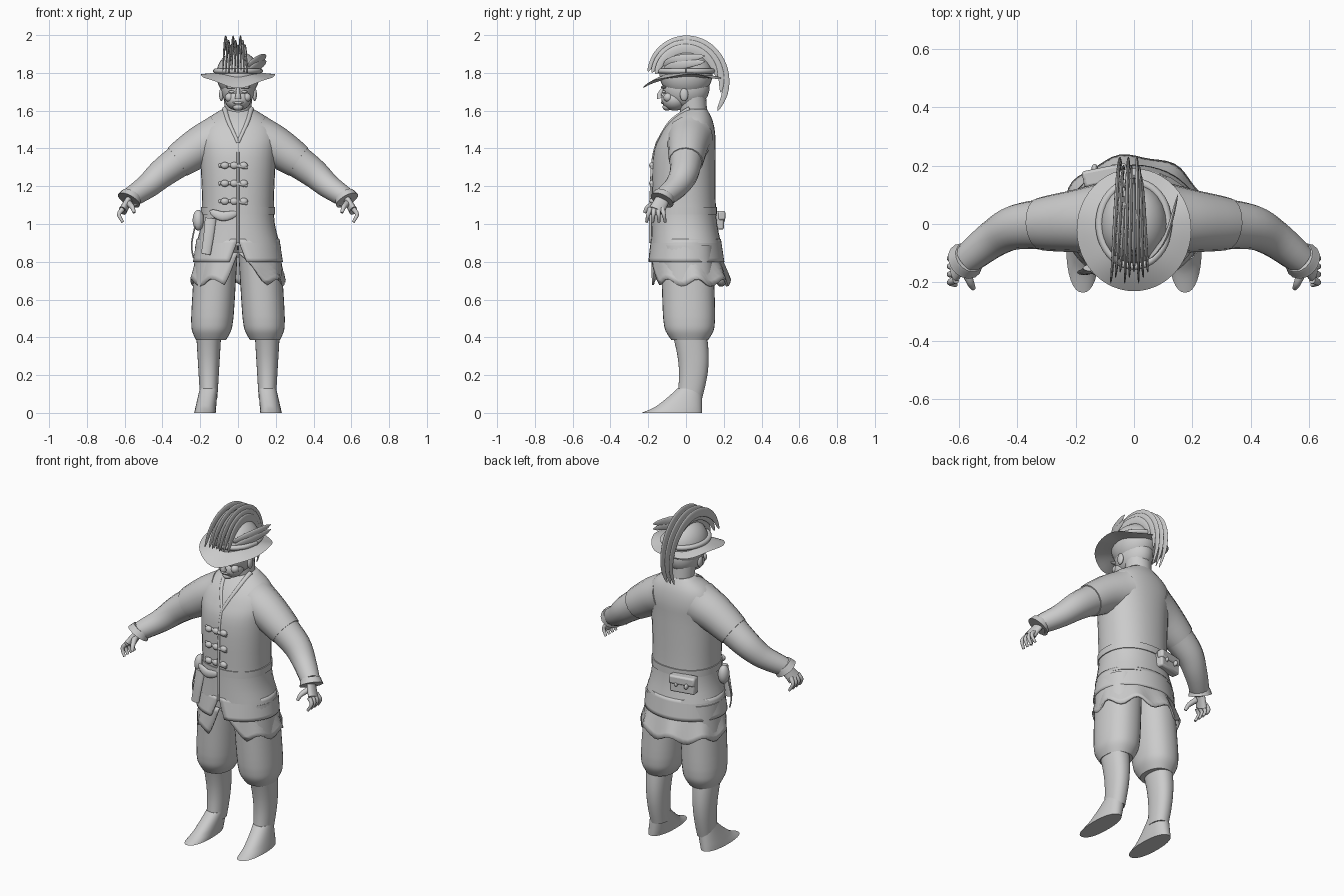
import bpy, bmesh, math
from mathutils import Vector

default_cube = bpy.data.objects.get("Cube")
if default_cube:
    bpy.data.objects.remove(default_cube, do_unlink=True)

shade = 0.6
grey = bpy.data.materials.new("plain_grey")
grey.use_nodes = True
grey.diffuse_color = (shade, shade, shade, 1)
grey.node_tree.nodes["Principled BSDF"].inputs["Base Color"].default_value = grey.diffuse_color


def finish(name, bm):
    bmesh.ops.recalc_face_normals(bm, faces=bm.faces)
    mesh = bpy.data.meshes.new(name)
    bm.to_mesh(mesh)
    bm.free()
    mesh.materials.append(grey)
    mesh.shade_smooth()
    mesh.set_sharp_from_angle(angle=math.radians(45))
    part = bpy.data.objects.new(name, mesh)
    bpy.context.collection.objects.link(part)
    return part


def skin(name, rows, closed=True, caps=True):
    """Bridge equal rows of points into a surface."""
    bm = bmesh.new()
    grid = [[bm.verts.new(point) for point in row] for row in rows]
    count = len(grid[0])
    for low, high in zip(grid, grid[1:]):
        for i in range(count if closed else count - 1):
            j = (i + 1) % count
            bm.faces.new((low[i], low[j], high[j], high[i]))
    if caps:
        bm.faces.new(grid[0])
        bm.faces.new(grid[-1])
    return finish(name, bm)


def spline(points, steps=4):
    """Smooth Catmull-Rom path through the points."""
    path = [Vector(point) for point in points]
    padded = [path[0], *path, path[-1]]
    result = []
    for before, start, end, after in zip(padded, padded[1:], padded[2:], padded[3:]):
        pull_in, pull_out = (end - before) / 2, (after - start) / 2
        for k in range(steps):
            t = k / steps
            ease = t * t * (3 - 2 * t)
            result.append(start.lerp(end, ease) + pull_in * t * (1 - t) ** 2
                          - pull_out * t * t * (1 - t))
    return result + [path[-1]]


def spread(count):
    return [k / count for k in range(count + 1)]


def circle(count):
    return [math.tau * k / count for k in range(count)]


def power(value, exponent):
    return math.copysign(abs(value) ** exponent, value)


def loft(name, rings, side=1, square=0.9, caps=True):
    """Stack of level ovals: centre x, y, z, then radius x and y."""
    rows = [[(side * (x + rx * power(math.cos(a), square)), y + ry * power(math.sin(a), square), z)
             for a in circle(32)] for x, y, z, rx, ry in spline(rings)]
    return skin(name, rows, caps=caps)


def tube(name, points, start, end, side=1, flat=1, axis="X", leaf=False):
    """Tapered tube, squashed by flat along an axis; leaf gives pointed ends."""
    path = spline(points)
    last = len(path) - 1
    squash = Vector([float(letter == axis) for letter in "XYZ"])
    rows = []
    for i, centre in enumerate(path):
        t = i / last
        radius = start + (end - start) * t
        if leaf:
            radius *= max(math.sin(math.pi * t), 0.01) ** 0.5
        along = (path[min(i + 1, last)] - path[max(i - 1, 0)]).normalized()
        across = along.cross(squash).normalized()
        depth = across.cross(along) * flat
        ring = [centre + (across * math.cos(a) + depth * math.sin(a)) * radius for a in circle(16)]
        rows.append([(side * p.x, p.y, p.z) for p in ring])
    return skin(name, rows)


def ball(name, centre, size, side=1):
    bm = bmesh.new()
    bmesh.ops.create_uvsphere(bm, u_segments=24, v_segments=16, radius=1)
    bmesh.ops.scale(bm, vec=size, verts=bm.verts)
    bmesh.ops.translate(bm, vec=centre, verts=bm.verts)
    part = finish(name, bm)
    part.location.x = centre[0] * (side - 1)
    return part


def box(name, centre, size, turn):
    bm = bmesh.new()
    bmesh.ops.create_cube(bm, size=1)
    bmesh.ops.scale(bm, vec=size, verts=bm.verts)
    part = finish(name, bm)
    part.location, part.rotation_euler.z = centre, turn
    bevel = part.modifiers.new("soft_edges", "BEVEL")
    bevel.width, bevel.segments = 0.01, 2
    return part


def skirt(name, top, bottom, waist, flare, left_gap, right_gap, ragged):
    """Cloth wrapped round the hips, parting at the front towards its hem."""
    rows = []
    for t in spread(6):
        width = waist + (flare - waist) * t
        start = left_gap * t - math.pi / 2
        sweep = math.tau - (left_gap + right_gap) * t
        row = []
        for u in spread(48):
            a = start + sweep * u
            wave = ragged * t * math.sin(8 * a)
            row.append(((width + wave / 3) * math.cos(a),
                        ragged * t + (width + wave / 3 - 0.035) * math.sin(a),
                        top + (bottom - top) * t + wave))
        rows.append(row)
    part = skin(name, rows, closed=False, caps=False)
    part.modifiers.new("thickness", "SOLIDIFY").thickness = 0.012


# Coat, split skirt, ragged shirt tail and belt
loft("coat_body", [(0, 0, 0.9, 0.22, 0.185), (0, -0.01, 1.05, 0.19, 0.17), (0, -0.01, 1.35, 0.2, 0.165),
                   (0, 0.01, 1.47, 0.21, 0.145), (0, 0.03, 1.55, 0.17, 0.11), (0, 0.05, 1.61, 0.08, 0.06)])
skirt("coat_skirt", 0.92, 0.8, 0.22, 0.238, 0.2, 0.2, 0)
skirt("shirt_tail", 0.85, 0.69, 0.215, 0.25, 0.7, 0.3, 0.02)
loft("belt", [(0, -0.01, 1.05 + 0.04 * t, 0.195, 0.175) for t in spread(2)])

# Front toggles, edge and sash
front = -0.18
for row in range(3):
    z = 1.31 - row * 0.095
    tube(f"toggle_cord_{row}", [(-0.1, front + 0.02, z), (-0.02, front, z), (0.05, front, z - 0.01)], 0.01, 0.01)
    for x in (-0.07, -0.02, 0.03):
        ball(f"toggle_knob_{row}", (x, front, z), (0.022, 0.015, 0.018))
tube("coat_front_edge", [(0, -0.15, 1.44), (0, front, 1.3), (0, front - 0.01, 0.9)], 0.007, 0.007)
tube("sash_knot", [(-0.15, front + 0.02, 1.07), (-0.08, front, 1.04), (0, front, 1.06)],
     0.025, 0.025, axis="Y", flat=0.5, leaf=True)

wrist = Vector((0.57, -0.12, 1.14))
palm_end = wrist + Vector((0.04, -0.035, -0.07))
for side, tag in ((1, "left"), (-1, "right")):
    tube(f"{tag}_collar", [(0.07, 0.02, 1.61), (0.05, -0.08, 1.54), (0, -0.15, 1.43)], 0.014, 0.01, side)
    # Sleeves and cuffs
    tube(f"{tag}_short_sleeve", [(0.1, 0.02, 1.455), (0.2, 0.01, 1.41), (0.32, 0, 1.33)],
         0.125, 0.09, side, axis="Y")
    tube(f"{tag}_long_sleeve", [(0.29, 0, 1.35), (0.4, -0.01, 1.27), (0.48, -0.05, 1.2), wrist],
         0.09, 0.052, side, axis="Y")
    tube(f"{tag}_cuff", [wrist.lerp(palm_end, t) for t in (-0.2, 0, 0.2)], 0.055, 0.066, side, axis="Y")
    # Hands with curled fingers
    tube(f"{tag}_palm", [wrist, wrist.lerp(palm_end, 0.6), palm_end], 0.036, 0.044, side, flat=0.5)
    for finger in range(4):
        fan = 0.03 - 0.022 * finger
        root = palm_end + Vector((0, fan, 0.01))
        tube(f"{tag}_finger_{finger}", [root, root + Vector((0.02, fan / 4, -0.03)),
                                        root + Vector((0, fan / 2, -0.07))], 0.014, 0.007, side)
    tube(f"{tag}_thumb", [wrist + Vector((0.01, -0.03, -0.03)), wrist + Vector((-0.01, -0.08, -0.05)),
                          wrist + Vector((-0.02, -0.1, -0.08))], 0.018, 0.008, side)
    # Puffed breeches, stockings and pointed shoes
    puff = [(t, 1 - 0.3 * (1 - t) ** 12) for t in spread(10)]
    loft(f"{tag}_breeches", [(0.143 - 0.03 * t, 0.02 - 0.015 * t, 0.385 + t / 2, 0.113 * p, 0.139 * p)
                             for t, p in puff], side)
    loft(f"{tag}_stocking", [(0.155, 0.02 + 0.02 * math.sin(math.pi * t), 0.08 + t / 3,
                              0.046 + 0.02 * t, 0.066 + 0.025 * t) for t in spread(5)], side)
    heel = 0.085
    shoe = [(t, 0.19 * t ** 0.7 - 0.235) for t in spread(5)]
    loft(f"{tag}_shoe", [(0.175 - 0.02 * t, (toe + heel) / 2, 0.13 * t, 0.057 - 0.01 * t, (heel - toe) / 2)
                         for t, toe in shoe], side)
    # Paired face parts
    ball(f"{tag}_ear", (0.088, -0.01, 1.685), (0.012, 0.022, 0.034), side)
    ball(f"{tag}_eye", (0.034, -0.118, 1.7), (0.015, 0.01, 0.008), side)
    ball(f"{tag}_brow", (0.036, -0.118, 1.724), (0.03, 0.014, 0.008), side)
    ball(f"{tag}_cheek", (0.045, -0.095, 1.67), (0.024, 0.024, 0.024), side)

# Head
tube("neck", [(0, 0.05, 1.54), (0, 0.04, 1.6), (0, 0.03, 1.7)], 0.068, 0.075)
ball("skull", (0, 0, 1.72), (0.09, 0.125, 0.11))
ball("jaw", (0, -0.06, 1.66), (0.07, 0.07, 0.06))
ball("chin", (0, -0.1, 1.62), (0.028, 0.024, 0.02))
ball("mouth", (0, -0.122, 1.642), (0.03, 0.01, 0.007))
tube("nose", [(0, -0.12, 1.72), (0, -0.14, 1.685), (0, -0.138, 1.665)], 0.008, 0.017)

# Hat: drooping wavy brim, soft crown and rolled band
brim = []
for t in spread(8):
    fold = 2 * t - 1
    reach = 1 - abs(fold) / 2
    row = []
    for a in circle(48):
        droop = (0.065 if a > math.pi else 0.022) * math.sin(a) ** 2 - 0.006 * math.sin(5 * a)
        row.append((0.196 * reach * math.cos(a), 0.21 * reach * math.sin(a) - 0.02,
                    1.79 - 0.012 * fold - droop * reach ** 2))
    brim.append(row)
skin("hat_brim", brim, caps=False)
ball("hat_crown", (0, 0, 1.79), (0.115, 0.14, 0.125))
tube("hat_band", [(0.118 * math.cos(a), 0.143 * math.sin(a), 1.81) for a in circle(12) + [0]],
     0.014, 0.014, axis="Z")

# Plume: thin feathers arching from the brow to the nape
for i in range(9):
    layer = i % 3
    size = 1 - 0.1 * layer
    x = 0.016 * (i - 5)
    sweep = math.radians(200 - 25 * layer)
    arc = [(t, 0.3 + sweep * t) for t in spread(8)]
    tube(f"plume_feather_{i}", [(x * (1 - t / 2), -0.21 * size * math.cos(a), 1.74 + 0.23 * size * math.sin(a))
                                for t, a in arc], 0.032, 0.025, flat=0.25, leaf=True)
for lift in (0, 0.03):
    tube("side_feather", [(0.05, -0.12, 1.81 + lift), (0.11, -0.04, 1.84 + lift), (0.15, 0.1, 1.86 + lift)],
         0.03, 0.02, flat=0.3, leaf=True)

# Belt gear: hip pouch, cord, sheath and back satchel
ball("hip_pouch", (-0.21, -0.06, 1.02), (0.03, 0.035, 0.055))
tube("pouch_cord", [(-0.21, -0.07, 1.06), (-0.245, -0.08, 0.9), (-0.235, -0.08, 0.82)], 0.004, 0.004)
tube("knife_sheath", [(-0.145, -0.15, 1.03), (-0.155, -0.16, 0.94), (-0.17, -0.165, 0.84)],
     0.03, 0.025, axis="Y", flat=0.4)
box("back_satchel", (-0.1, 0.163, 1.02), (0.15, 0.05, 0.1), 0.2)
box("satchel_flap", (-0.1, 0.175, 1.045), (0.155, 0.04, 0.05), 0.2)
for x in (-0.135, -0.07):
    ball("satchel_button", (x, 0.19, 1.02), (0.01, 0.016, 0.016))
